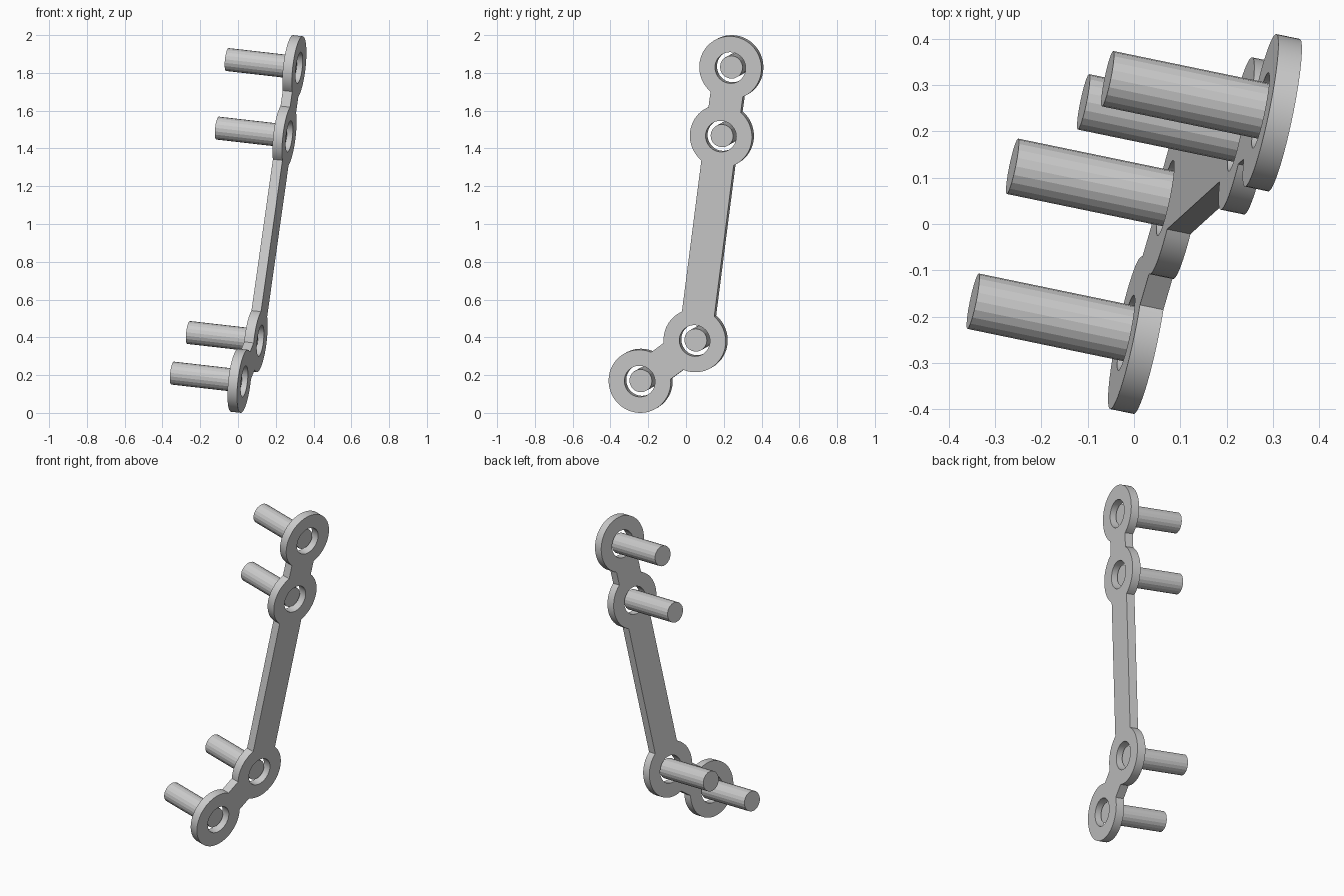
import bpy, math
from mathutils import Vector, Matrix

cube = bpy.data.objects.get("Cube")
if cube:
    bpy.data.objects.remove(cube, do_unlink=True)

RING_R, HOLE_R, BAR_HALF, HALF_THICK = 0.168, 0.083, 0.088, 0.026
PIN_R, PIN_LEN = 0.061, 0.365

# Tilted frame of the plate: local z is the plate normal
n = Vector((1, -0.207, -0.115)).normalized()
u = (Vector((0, 1, 0)) - n * n.y).normalized()
v = n.cross(u)
origin = Vector((0.008, -0.24, 0.17))
frame = Matrix((u, v, n)).transposed().to_4x4()
frame.translation = origin

# Ring centres as (y, z), placed on the plate's middle plane
centres = []
for y, z in [(-0.24, 0.17), (0.051, 0.385), (0.19, 1.467), (0.24, 1.83)]:
    d = Vector((0, y - origin.y, z - origin.z))
    d.x = -(n.y * d.y + n.z * d.z) / n.x
    centres.append(Vector((d.dot(u), d.dot(v))))


def arc(c, r, start, sweep, steps):
    return [(c.x + r * math.cos(start + sweep * i / steps),
             c.y + r * math.sin(start + sweep * i / steps)) for i in range(steps + 1)]


def heading(a, b):
    return math.atan2(b.y - a.y, b.x - a.x)


# Outline: walk up one side of the chain of rings and down the other
spread = math.asin(BAR_HALF / RING_R)
walk = centres + centres[-2:0:-1]
outline = []
for i, c in enumerate(walk):
    start = heading(c, walk[i - 1]) + spread
    end = heading(c, walk[(i + 1) % len(walk)]) - spread
    sweep = (end - start) % math.tau
    outline += arc(c, RING_R, start, sweep, max(4, round(sweep * 10)))
holes = [arc(c, HOLE_R, 0, math.tau, 48)[:-1] for c in centres]

# Plate: filled profile with holes, extruded both ways
curve = bpy.data.curves.new("plate_profile", 'CURVE')
curve.dimensions = '2D'
curve.fill_mode = 'BOTH'
curve.extrude = HALF_THICK
for loop in [outline] + holes:
    spline = curve.splines.new('POLY')
    spline.points.add(len(loop) - 1)
    for point, (x, y) in zip(spline.points, loop):
        point.co = (x, y, 0, 1)
    spline.use_cyclic_u = True
plate = bpy.data.objects.new("link_plate", curve)
bpy.context.collection.objects.link(plate)
plate.matrix_world = frame
bpy.ops.object.select_all(action='DESELECT')
plate.select_set(True)
bpy.context.view_layer.objects.active = plate
bpy.ops.object.convert(target='MESH')
bpy.ops.object.mode_set(mode='EDIT')
bpy.ops.mesh.select_all(action='SELECT')
bpy.ops.mesh.remove_doubles(threshold=0.0001)
bpy.ops.mesh.normals_make_consistent(inside=False)
bpy.ops.object.mode_set(mode='OBJECT')
bpy.ops.object.shade_smooth_by_angle(angle=math.radians(30))

# Pins: faceted rods starting halfway inside each hole
names = ["lower_end_pin", "lower_pin", "upper_pin", "upper_end_pin"]
for name, c in zip(names, centres):
    bpy.ops.mesh.primitive_cylinder_add(vertices=20, radius=PIN_R, depth=PIN_LEN)
    pin = bpy.context.object
    pin.name = name
    pin.matrix_world = frame @ Matrix.Translation((c.x, c.y, -PIN_LEN / 2))
